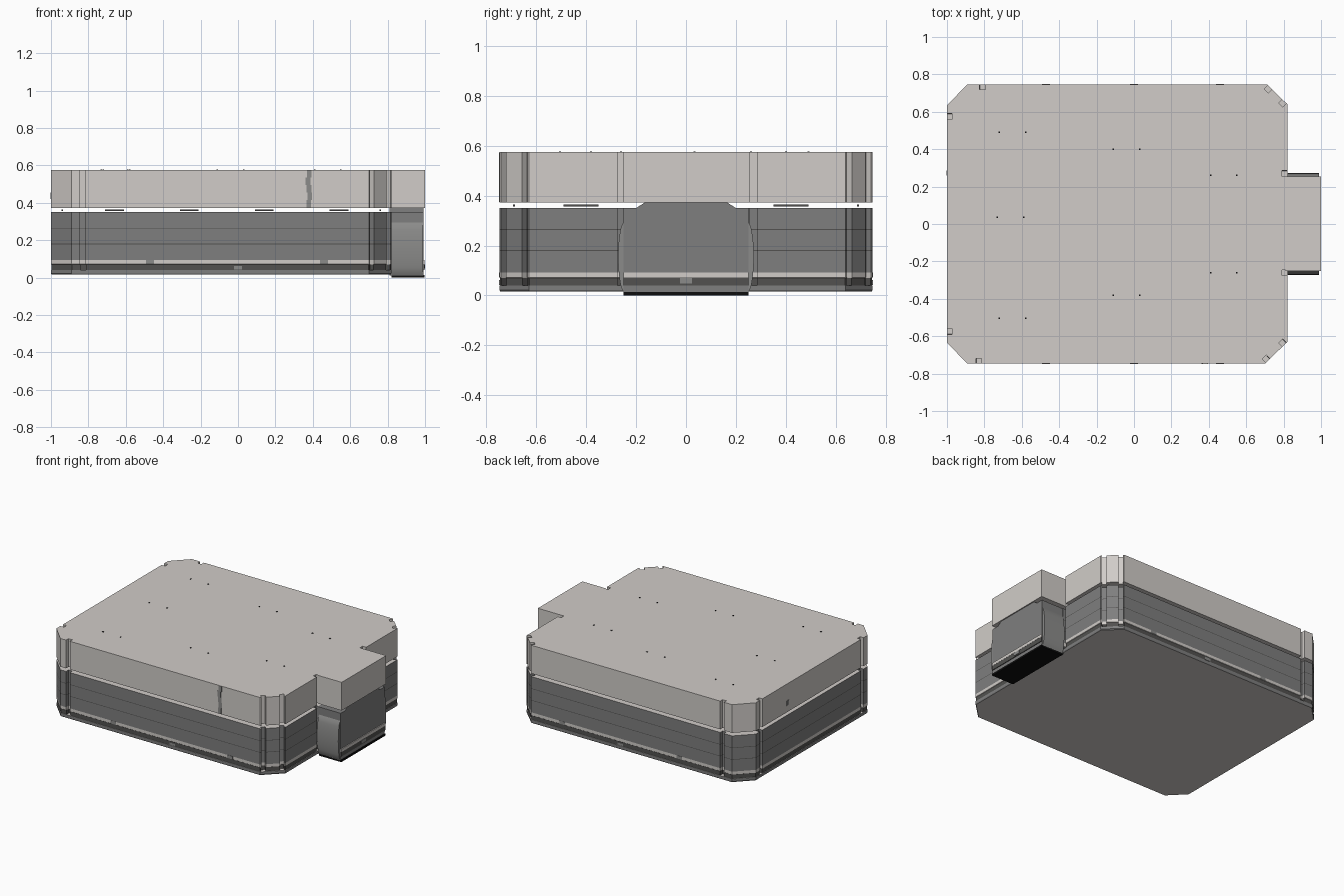
import bpy, bmesh, math
from mathutils import Vector

if "Cube" in bpy.data.objects:
    bpy.data.objects.remove(bpy.data.objects["Cube"])


def mat(name, c):
    m = bpy.data.materials.new(name)
    m.diffuse_color = (*c, 1)
    m.use_nodes = True
    m.node_tree.nodes["Principled BSDF"].inputs["Base Color"].default_value = m.diffuse_color
    return m


LIGHT = mat("warm light grey", (0.635, 0.605, 0.58))
WALL = mat("dark grey", (0.21, 0.21, 0.21))
DARK = mat("charcoal", (0.085, 0.083, 0.08))
BLACK = mat("black", (0.004, 0.004, 0.004))
MARK = mat("medium grey", (0.26, 0.26, 0.255))


def finish(name, bm, mats):
    bmesh.ops.recalc_face_normals(bm, faces=bm.faces)
    me = bpy.data.meshes.new(name)
    bm.to_mesh(me)
    bm.free()
    for m in mats:
        me.materials.append(m)
    ob = bpy.data.objects.new(name, me)
    bpy.context.collection.objects.link(ob)
    return ob


def box(name, lo, hi, m):
    bm = bmesh.new()
    bmesh.ops.create_cube(bm, size=1)
    for v in bm.verts:
        v.co = [l + (c + 0.5) * (h - l) for c, l, h in zip(v.co, lo, hi)]
    return finish(name, bm, [m])


# Footprint: chamfered rectangle, with optional square grooves along its edges
CORNERS = [(-0.89, -0.747), (0.70, -0.747), (0.82, -0.63), (0.82, 0.64),
           (0.71, 0.747), (-0.89, 0.747), (-1, 0.635), (-1, -0.635)]
GROOVES = {0: [0.06], 1: [0.022, 0.145], 2: [0.37, 0.90], 3: [0.022, 0.13],
           4: [1.52], 6: [0.06, 1.21]}


def footprint(grooved):
    pts = []
    for i, p in enumerate(CORNERS):
        a, b = Vector(p), Vector(CORNERS[(i + 1) % 8])
        d = (b - a).normalized()
        inward = Vector((-d.y, d.x))
        pts.append(a)
        for s in GROOVES.get(i, []) if grooved else []:
            l, r = a + d * (s - 0.015), a + d * (s + 0.015)
            pts += [l, l + inward * 0.028, r + inward * 0.028, r]
    return pts


def prism(name, pts, levels, mats, bottom, top):
    """levels: (z, scale); mats: one material per band, then the two caps"""
    bm = bmesh.new()
    slots = list(dict.fromkeys(mats + [bottom, top]))
    rings = [[bm.verts.new(((p.x + 0.09) * s - 0.09, p.y * s, z)) for p in pts]
             for z, s in levels]
    n = len(pts)
    for k, m in enumerate(mats):
        for i in range(n):
            j = (i + 1) % n
            f = bm.faces.new((rings[k][i], rings[k][j], rings[k + 1][j], rings[k + 1][i]))
            f.material_index = slots.index(m)
    bm.faces.new(rings[0][::-1]).material_index = slots.index(bottom)
    bm.faces.new(rings[-1]).material_index = slots.index(top)
    return finish(name, bm, slots)


# Main body: base plate, banded lower walls, separate upper block
prism("base_plate", footprint(False), [(0.016, 0.996), (0.022, 1), (0.04, 1)], [WALL, WALL],
      LIGHT, LIGHT)
prism("lower_walls", footprint(True),
      [(0.04, 0.997), (0.07, 0.997), (0.072, 1), (0.093, 1), (0.178, 1), (0.182, 1),
       (0.262, 1), (0.266, 1), (0.35, 1)],
      [DARK, LIGHT, LIGHT, WALL, DARK, WALL, DARK, WALL], DARK, LIGHT)
prism("upper_block", footprint(True), [(0.372, 1), (0.575, 1)], [LIGHT], LIGHT, LIGHT)

# Thin spacers set back in the gap between the two blocks
for s in (-1, 1):
    for x in (-0.66, -0.26, 0.14, 0.54):
        box("gap_spacer", (x - 0.05, s * 0.69 - 0.004, 0.357), (x + 0.05, s * 0.69 + 0.004, 0.364), DARK)
    for x in (-0.94, 0.76):
        y = s * 0.42
        box("gap_spacer", (x - 0.004, y - 0.07, 0.357), (x + 0.004, y + 0.07, 0.364), DARK)


# Porch: upper box, lower block, and bulging side panels
def extrude_x(name, profile, x0, x1, m):
    bm = bmesh.new()
    ends = [[bm.verts.new((x, y, z)) for y, z in profile] for x in (x0, x1)]
    n = len(profile)
    for i in range(n):
        j = (i + 1) % n
        bm.faces.new((ends[0][i], ends[0][j], ends[1][j], ends[1][i]))
    bm.faces.new(ends[0])
    bm.faces.new(ends[1])
    return finish(name, bm, [m])


box("porch_upper", (0.81, -0.25, 0.372), (1.0, 0.255, 0.575), LIGHT)
half = [(0.25, 0.012), (0.25, 0.35), (0.2, 0.35), (0.165, 0.373)]
extrude_x("porch_lower", half + [(-y, z) for y, z in reversed(half)], 0.81, 0.992, WALL)
N = 14
for s in (-1, 1):
    panel = [(s * (0.249 + 0.023 * math.sqrt(max(0, math.sin(math.pi * i / N)))),
              0.012 + 0.285 * i / N) for i in range(N + 1)]
    ob = extrude_x("porch_side_panel", panel, 0.82, 0.988, MARK)
    bpy.ops.object.select_all(action='DESELECT')
    bpy.context.view_layer.objects.active = ob
    ob.select_set(True)
    bpy.ops.object.shade_smooth_by_angle(angle=math.radians(40))
box("porch_underside", (0.82, -0.25, 0.0), (0.997, 0.25, 0.014), BLACK)
box("porch_light_band", (0.99, -0.25, 0.072), (0.998, 0.25, 0.093), LIGHT)
box("porch_dark_band", (0.99, -0.25, 0.04), (0.997, 0.25, 0.072), DARK)
box("porch_band_tab", (0.992, -0.025, 0.048), (1.0, 0.025, 0.07), MARK)

# Small tabs on the lower bands, front and back
for s in (-1, 1):
    for x, z in ((-0.47, 0.072), (0, 0.042), (0.46, 0.072)):
        box("band_tab", (x - 0.022, s * 0.746 - 0.0025, z), (x + 0.022, s * 0.746 + 0.0025, z + 0.021), MARK)

# Streak on the upper front and small patch on the left wall
for i, dx in enumerate((0, 0.006, 0.002, -0.003, 0.004)):
    z = 0.374 + i * 0.04
    box("front_streak", (0.365 + dx, -0.749, z), (0.39 + dx, -0.745, z + 0.04), MARK)
box("left_patch", (-1.0, 0.26, 0.42), (-0.9985, 0.285, 0.455), MARK).location.x = -0.0015

# Tiny roof pins, in pairs
for x, y in ((-0.72, 0.49), (-0.11, 0.4), (0.41, 0.26), (-0.73, 0.035),
             (-0.11, -0.38), (-0.72, -0.505), (0.41, -0.26)):
    for dx in (0, 0.14):
        box("roof_pin", (x + dx - 0.004, y - 0.004, 0.57), (x + dx + 0.004, y + 0.004, 0.578), BLACK)
